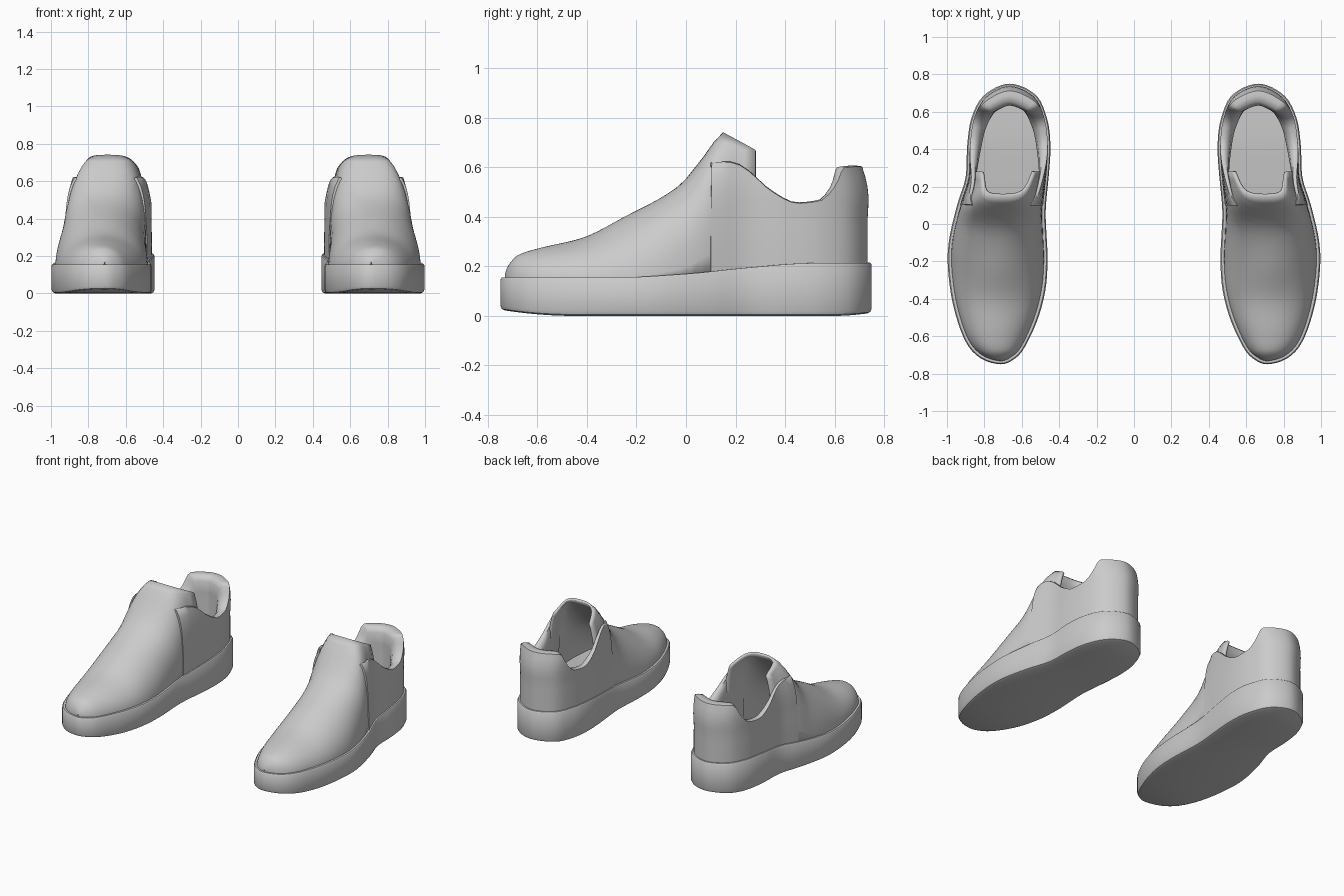
import bpy, math
import bmesh
from mathutils import Vector

if "Cube" in bpy.data.objects:
    bpy.data.objects.remove(bpy.data.objects["Cube"])


def curve(table):
    """Smooth monotone interpolation through (position, value) pairs."""
    t, v = zip(*table)
    d = [(v[i + 1] - v[i]) / (t[i + 1] - t[i]) for i in range(len(t) - 1)]
    m = [d[0]] + [2 * a * b / (a + b) if a * b > 0 else 0 for a, b in zip(d, d[1:])] + [d[-1]]

    def f(y):
        y = min(max(y, t[0]), t[-1])
        i = max(k for k in range(len(d)) if t[k] <= y)
        h = t[i + 1] - t[i]
        s = (y - t[i]) / h
        return ((1 + 2 * s) * (1 - s) ** 2 * v[i] + s * (1 - s) ** 2 * h * m[i]
                + s * s * (3 - 2 * s) * v[i + 1] + s * s * (s - 1) * h * m[i + 1])
    return f


def clamp(x):
    return min(max(x, 0), 1)


# Sole outline (closed spline), toe -> outer side -> heel -> inner side
PTS = [(.715, -.75), (.825, -.715), (.905, -.62), (.968, -.43), (.995, -.23), (.988, -.08),
       (.945, .105), (.9, .25), (.892, .42), (.868, .57), (.80, .69), (.665, .75),
       (.525, .69), (.464, .56), (.447, .43), (.452, .3), (.472, .08), (.468, -.05), (.462, -.19),
       (.473, -.35), (.515, -.51), (.585, -.66), (.64, -.722)]
HEEL = 11


def spline(i, s):
    a, b, c, d = (Vector(PTS[(i + k) % len(PTS)]) for k in (-1, 0, 1, 2))
    return .5 * (2 * b + (c - a) * s + (2 * a - 5 * b + 4 * c - d) * s * s + (3 * b - a - 3 * c + d) * s ** 3)


dense = [[spline(i, k / 24) for k in range(24)] for i in range(len(PTS))]
outer = [p for seg in dense[:HEEL] for p in seg] + [Vector(PTS[HEEL])]
inner = ([p for seg in dense[HEEL:] for p in seg] + [Vector(PTS[0])])[::-1]


def side_x(side, y):
    for a, b in zip(side, side[1:]):
        if a.y <= y <= b.y and b.y > a.y:
            return a.x + (b.x - a.x) * (y - a.y) / (b.y - a.y)
    return side[0].x if y < 0 else side[-1].x


def edges(y, d=0.0):
    """Centre and half width at y, for the outline inset by d."""
    yy = min(max(y / (1 - d / .75), -.75), .75)
    o, i = side_x(outer, yy), side_x(inner, yy)
    return (o + i) / 2, (o - i) / 2 * (1 - d / .25)


sole_top = curve([(-.75, .155), (-.3, .155), (0, .17), (.25, .195), (.5, .213), (.75, .215)])
crown = curve([(-.735, .16), (-.72, .2), (-.68, .245), (-.6, .272), (-.42, .315), (-.25, .4), (-.03, .525),
               (.06, .63), (.15, .742), (.2, .76), (.28, .77), (.5, .95), (.75, 1.2)])
power = curve([(-.75, 2.2), (-.3, 1.9), (0, 2.4), (.1, 3), (.75, 3)])
collar = curve([(.1, .617), (.18, .62), (.23, .60), (.28, .56), (.35, .5), (.45, .455), (.54, .465),
                (.6, .52), (.66, .6), (.75, .605)])
padding = curve([(.1, .022), (.25, .03), (.4, .05), (.6, .07), (.75, .09)])


def add(name, verts, faces, solid=0, recalc=True, angle=40):
    me = bpy.data.meshes.new(name)
    me.from_pydata(verts, [], faces)
    bm = bmesh.new()
    bm.from_mesh(me)
    bmesh.ops.remove_doubles(bm, verts=bm.verts, dist=1e-5)
    if recalc:
        bmesh.ops.recalc_face_normals(bm, faces=bm.faces)
    bm.to_mesh(me)
    bm.free()
    me.shade_smooth()
    me.set_sharp_from_angle(angle=math.radians(angle))
    ob = bpy.data.objects.new(name, me)
    bpy.context.collection.objects.link(ob)
    if solid:
        mod = ob.modifiers.new("thickness", 'SOLIDIFY')
        mod.thickness, mod.offset = solid, -1
    # second shoe of the pair
    mod = ob.modifiers.new("pair", 'MIRROR')
    mod.use_mirror_merge = False
    return ob


# Sole: stacked rings of the outline with pairwise caps
N = 44
stations = [-.75 * math.cos(math.pi * i / N) for i in range(N + 1)]


def ring(d, zf):
    left, right = [], []
    for y in stations:
        yy = y * (1 - d / .75)
        c, w = edges(yy, d)
        right.append((c + w, yy, zf(y)))
        left.append((c - w, yy, zf(y)))
    return right + left[-2:0:-1]


def spring(y):
    return .022 * clamp((-y - .45) / .3) ** 2 + .01 * clamp((y - .6) / .15) ** 2


layers = [ring(.02, spring), ring(.006, lambda y: spring(y) + .006), ring(0, lambda y: spring(y) + .02),
          ring(0, lambda y: sole_top(y) - .008), ring(.006, sole_top), ring(.03, sole_top)]
M = 2 * N
verts = [p for l in layers for p in l]
faces = [(k * M + i, k * M + (i + 1) % M, (k + 1) * M + (i + 1) % M, (k + 1) * M + i)
         for k in range(len(layers) - 1) for i in range(M)]
for base in (0, (len(layers) - 1) * M):
    faces += [tuple(dict.fromkeys(base + j % M for j in (i, i + 1, M - i - 1, M - i))) for i in range(N)]
add("sole", verts, faces)


# Vamp and tongue: arched sections from toe to the sloping tongue tip
def section(y, a):
    c, w = edges(y, .018)
    z0, e = sole_top(y) - .02, 2 / power(y)
    w *= 1 - .07 * clamp((y - .08) / .15)
    return (c + math.copysign(abs(math.cos(a)) ** e, math.cos(a)) * w, y,
            z0 + max(crown(y) - z0, 0) * abs(math.sin(a)) ** e)


def tip(a):
    lo, hi = .1, .28
    for _ in range(20):
        mid = (lo + hi) / 2
        if section(mid, a)[2] > .742 - .54 * (mid - .15):
            hi = mid
        else:
            lo = mid
    return lo


ROWS, COLS = 36, 40
y_toe = -.732
angles = [math.pi * j / COLS for j in range(COLS + 1)]
tips = [tip(a) for a in angles]
verts = [section(y_toe + (tips[j] - y_toe) * (1 - math.cos(i / ROWS * math.pi / 2)), a)
         for i in range(ROWS + 1) for j, a in enumerate(angles)]
C = COLS + 1
faces = [(i * C + j, (i + 1) * C + j, (i + 1) * C + j + 1, i * C + j + 1)
         for i in range(ROWS) for j in range(COLS)]
add("vamp_and_tongue", verts, faces, solid=.016, recalc=False)

# Heel quarter: padded wall wrapping the heel, dipping at the ankle
K = 26
ys = [.1 + .632 * math.sin(math.pi / 2 * i / K) for i in range(K + 1)]
path = []
for s, seq in ((1, ys), (-1, ys[-2::-1])):
    for y in seq:
        c, w = edges(y, .018)
        path.append(Vector((c + s * w, y)))
verts, L = [], 0
for i, p in enumerate(path):
    t = (path[min(i + 1, len(path) - 1)] - path[max(i - 1, 0)]).normalized()
    inward = Vector((-t.y, t.x))
    c, top, z0, th = edges(p.y, .018)[0], collar(p.y), sole_top(p.y) - .02, padding(p.y)

    def wall(z, inset):
        f = max(1 - clamp((z - z0) / (crown(p.y) - z0)) ** 3, .05) ** (1 / 3)
        q = Vector((c + (p.x - c) * f, p.y))
        q.y -= .035 * clamp((z - .45) / .15) ** 2 * clamp((p.y - .5) / .2)
        q += inward * (inset - .002 - .012 * clamp((z - .4) / .2))
        return (q.x, q.y, z)

    col = [wall(z0 + (top - z0) * k / 10, 0) for k in range(11)]
    col += [wall(top + .004, th * .3), wall(top, th * .65), wall(top - .03, th)]
    col += [wall(top - .03 + (z0 - top + .03) * k / 5, th * (1.15 if k < 5 else 1)) for k in range(1, 6)]
    L = len(col)
    verts += col
faces = [(i * L + k, (i + 1) * L + k, (i + 1) * L + (k + 1) % L, i * L + (k + 1) % L)
         for i in range(len(path) - 1) for k in range(L)]
faces += [tuple(range(L)), tuple((len(path) - 1) * L + k for k in range(L))]
add("heel_quarter", verts, faces, angle=50)
